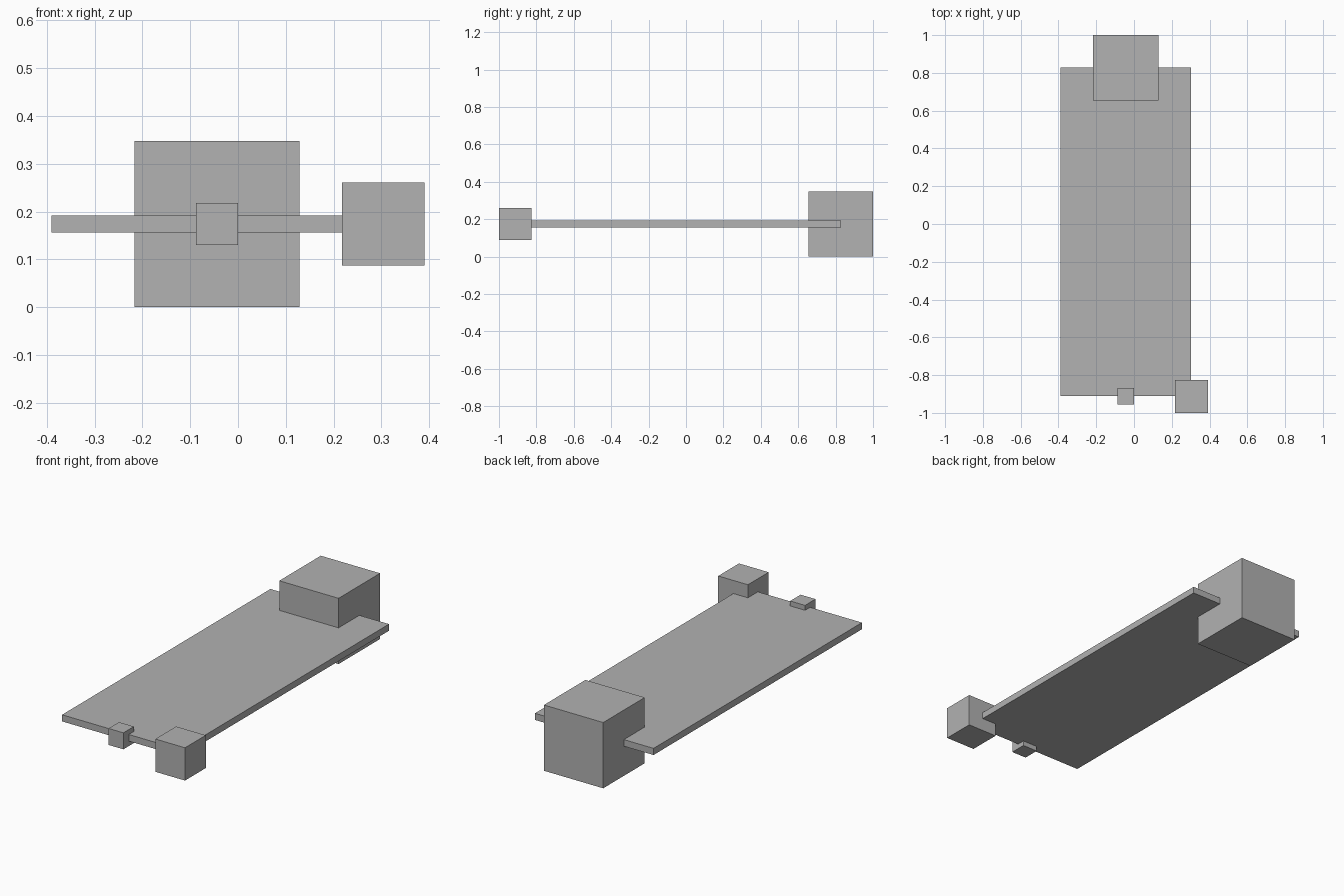
import bpy

default_cube = bpy.data.objects.get("Cube")
if default_cube:
    bpy.data.objects.remove(default_cube, do_unlink=True)

# Single flat grey
grey = bpy.data.materials.new("plain_grey")
grey.use_nodes = True
colour = (0.445, 0.445, 0.445, 1)
grey.diffuse_color = colour
grey.node_tree.nodes["Principled BSDF"].inputs["Base Color"].default_value = colour


def box(name, centre, size):
    bpy.ops.mesh.primitive_cube_add(size=1, location=centre)
    part = bpy.context.object
    part.name = name
    part.scale = size
    bpy.ops.object.transform_apply(location=False, rotation=False, scale=True)
    part.data.materials.append(grey)
    return part


MID_X, MID_Z = -0.044, 0.174

# Thin flat deck
box("deck", (MID_X, -0.041, MID_Z), (0.692, 1.737, 0.035))

# Blocks centred on the deck's edges and corner
box("large_rear_block", (MID_X, 0.827, MID_Z), (0.346, 0.346, 0.347))
box("front_left_block", (0.304, -0.913, MID_Z), (0.173, 0.173, 0.173))
box("small_front_block", (MID_X, -0.911, MID_Z), (0.087, 0.087, 0.087))
